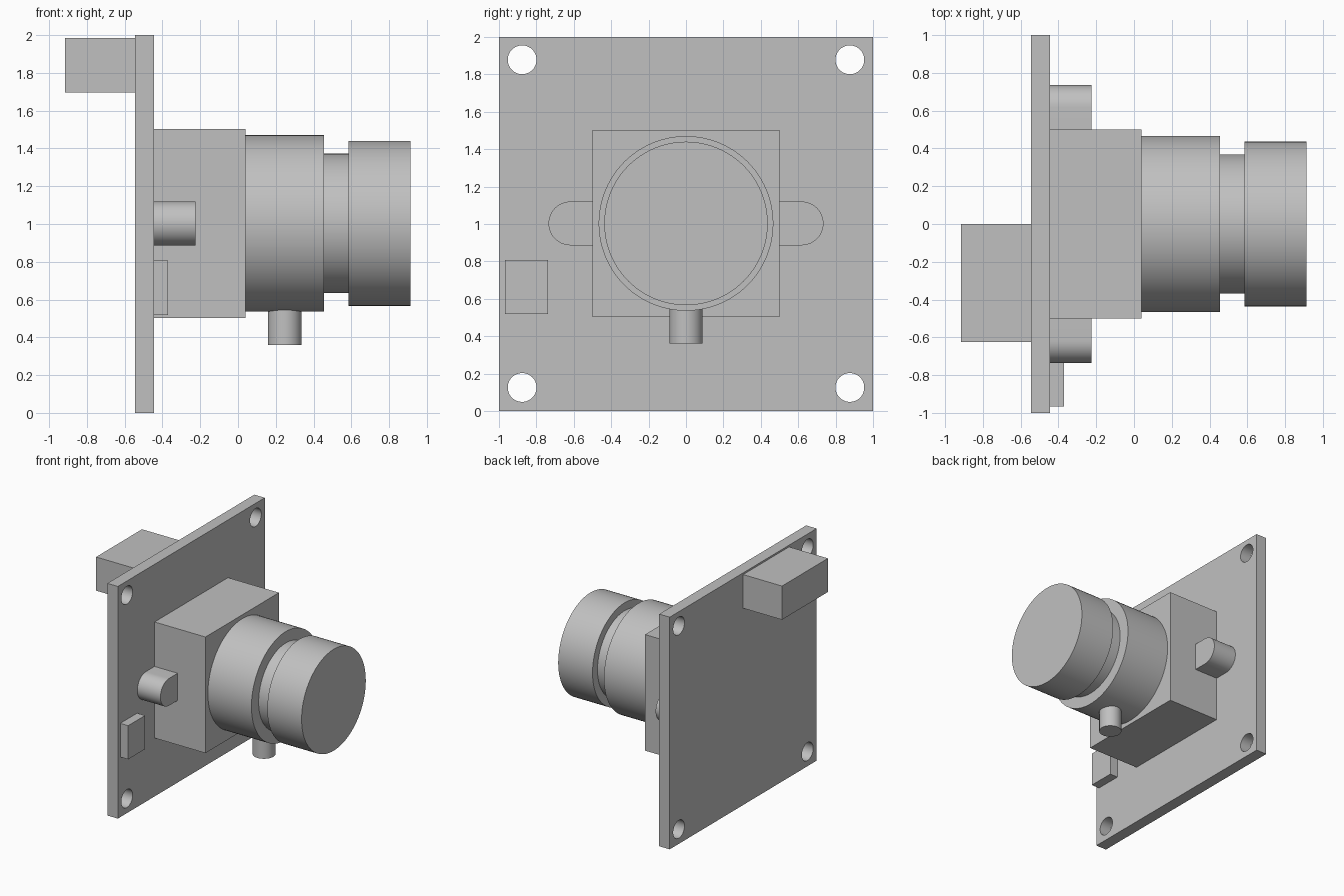
import bpy
import bmesh
import math
from mathutils import Vector

if "Cube" in bpy.data.objects:
    bpy.data.objects.remove(bpy.data.objects["Cube"], do_unlink=True)

grey = bpy.data.materials.new("plain_grey")
grey.use_nodes = True
colour = (0.53, 0.53, 0.53, 1)
grey.diffuse_color = colour
grey.node_tree.nodes["Principled BSDF"].inputs["Base Color"].default_value = colour

AXIS_Z = 1.003      # height of the lens axis
BOARD_FRONT = -0.445


def smooth(obj):
    bpy.ops.object.select_all(action="DESELECT")
    obj.select_set(True)
    bpy.context.view_layer.objects.active = obj
    bpy.ops.object.shade_smooth_by_angle(angle=math.radians(30))


def extrude(name, outline, direction):
    """Solid prism from a flat outline pushed along a direction."""
    bm = bmesh.new()
    face = bm.faces.new([bm.verts.new(p) for p in outline])
    result = bmesh.ops.extrude_face_region(bm, geom=[face], use_keep_orig=True)
    moved = [v for v in result["geom"] if isinstance(v, bmesh.types.BMVert)]
    bmesh.ops.translate(bm, verts=moved, vec=direction)
    bmesh.ops.recalc_face_normals(bm, faces=bm.faces)
    mesh = bpy.data.meshes.new(name)
    bm.to_mesh(mesh)
    bm.free()
    obj = bpy.data.objects.new(name, mesh)
    bpy.context.collection.objects.link(obj)
    mesh.materials.append(grey)
    return obj


def box(name, x, y, z):
    corners = [(x[0], y[0], z[0]), (x[0], y[1], z[0]), (x[0], y[1], z[1]), (x[0], y[0], z[1])]
    return extrude(name, corners, Vector((x[1] - x[0], 0, 0)))


def cylinder(name, start, end, radius, sides=96):
    start, end = Vector(start), Vector(end)
    along = end - start
    turn = along.to_track_quat("Z", "Y")
    ring = []
    for i in range(sides):
        a = math.tau * i / sides
        ring.append(start + turn @ Vector((radius * math.cos(a), radius * math.sin(a), 0)))
    return extrude(name, ring, along)


# Circuit board with four corner mounting holes
board = box("circuit_board", (-0.545, BOARD_FRONT), (-1, 1), (0, 2))
for y in (-0.876, 0.876):
    for z in (0.126, 1.878):
        cutter = cylinder("hole_cutter", (-0.7, y, z), (-0.3, y, z), 0.077, 48)
        cutter.hide_render = True
        mod = board.modifiers.new("hole", "BOOLEAN")
        mod.operation = "DIFFERENCE"
        mod.solver = "EXACT"
        mod.object = cutter
        bpy.context.view_layer.objects.active = board
        bpy.ops.object.modifier_apply(modifier=mod.name)
        bpy.data.objects.remove(cutter, do_unlink=True)
smooth(board)

# Rectangular blocks
box("lens_mount", (BOARD_FRONT, 0.04), (-0.5, 0.5), (0.503, 1.503))
box("rear_connector", (-0.915, -0.545), (-0.625, 0), (1.695, 1.985))
box("small_chip", (BOARD_FRONT, -0.37), (-0.967, -0.737), (0.518, 0.808))

# Rounded ears on both sides of the mount
for side, name in ((1, "back_ear"), (-1, "front_ear")):
    r = 0.117
    outline = [(BOARD_FRONT, side * 0.5, AXIS_Z - r)]
    for i in range(25):
        a = math.pi * (i / 24 - 0.5)
        outline.append((BOARD_FRONT, side * (0.618 + r * math.cos(a)), AXIS_Z + r * math.sin(a)))
    outline.append((BOARD_FRONT, side * 0.5, AXIS_Z + r))
    smooth(extrude(name, outline, Vector((0.22, 0, 0))))

# Stepped lens barrel
for name, x0, x1, radius in (
    ("lens_holder", 0.04, 0.455, 0.467),
    ("lens_neck", 0.455, 0.585, 0.369),
    ("lens_head", 0.585, 0.912, 0.437),
):
    smooth(cylinder(name, (x0, 0, AXIS_Z), (x1, 0, AXIS_Z), radius))

# Set screw under the holder
smooth(cylinder("set_screw", (0.248, 0, 0.36), (0.248, 0, 0.6), 0.089, 48))
